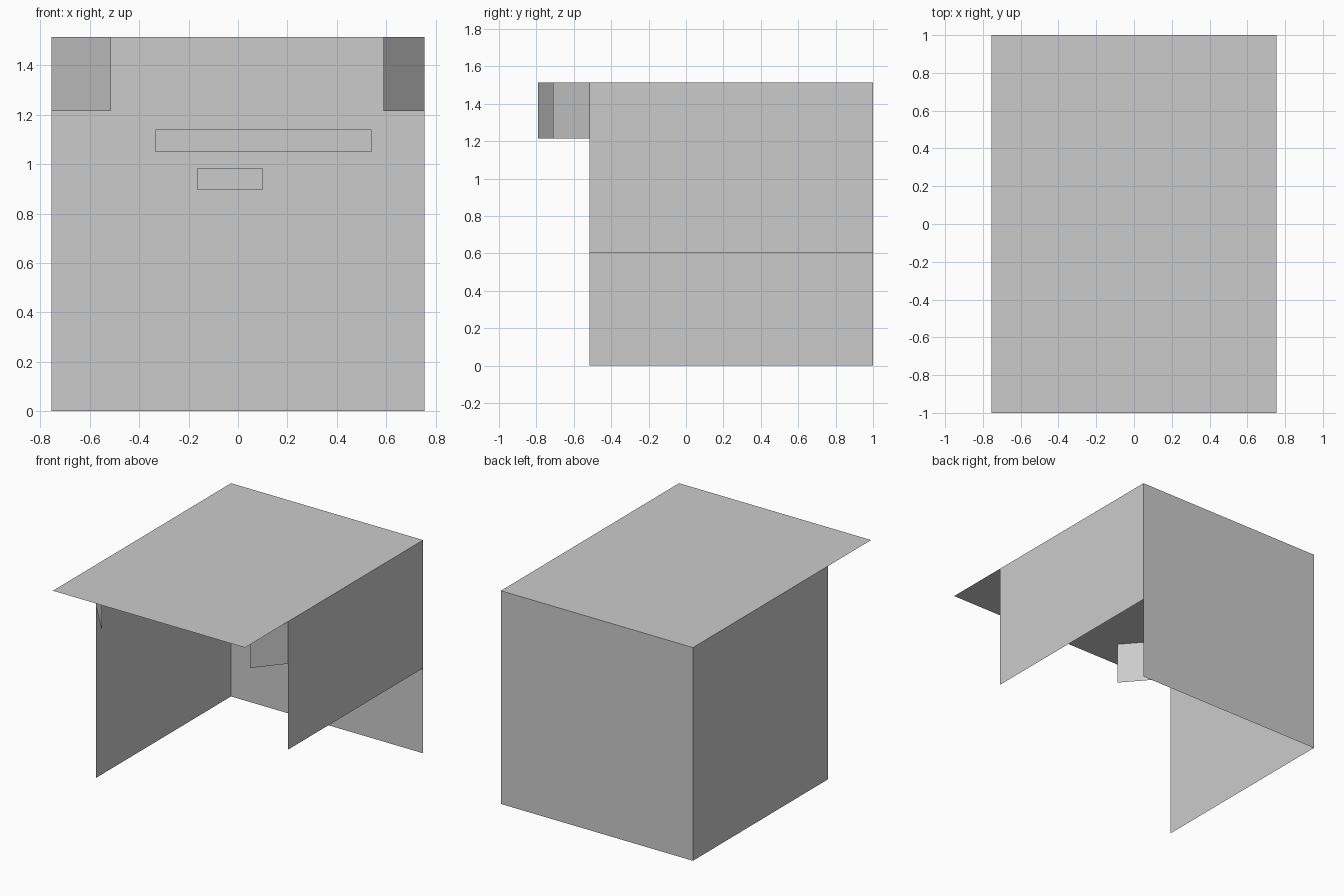
import bpy

cube = bpy.data.objects.get("Cube")
if cube:
    bpy.data.objects.remove(cube, do_unlink=True)

# One plain grey for the whole shelter
grey = bpy.data.materials.new("plain_grey")
grey.use_nodes = True
grey.diffuse_color = (0.6, 0.6, 0.6, 1)
grey.node_tree.nodes["Principled BSDF"].inputs["Base Color"].default_value = (0.6, 0.6, 0.6, 1)

# Main dimensions
HALF_W, HEIGHT = 0.755, 1.515
FRONT, BACK = -0.515, 1.0
WING_BASE = 1.215


def sheet(name, corners):
    """A single flat quad."""
    mesh = bpy.data.meshes.new(name)
    mesh.from_pydata(corners, [], [(0, 1, 2, 3)])
    mesh.materials.append(grey)
    obj = bpy.data.objects.new(name, mesh)
    bpy.context.collection.objects.link(obj)
    return obj


def upright(name, start, end, low, high):
    """A vertical sheet standing over the plan line from start to end."""
    return sheet(name, [(*start, low), (*end, low), (*end, high), (*start, high)])


# Roof overhanging the open front
sheet("roof", [(-HALF_W, -1, HEIGHT), (HALF_W, -1, HEIGHT),
               (HALF_W, BACK, HEIGHT), (-HALF_W, BACK, HEIGHT)])

# Walls: the left one stops short of the ground
upright("back_wall", (HALF_W, BACK), (-HALF_W, BACK), 0, HEIGHT)
upright("left_wall", (HALF_W, FRONT), (HALF_W, BACK), 0.605, HEIGHT)
upright("right_wall", (-HALF_W, BACK), (-HALF_W, FRONT), 0, HEIGHT)

# Angled wings under the overhang
upright("left_wing", (0.59, -0.71), (HALF_W, FRONT), WING_BASE, HEIGHT)
upright("right_wing", (-HALF_W, FRONT), (-0.515, -0.79), WING_BASE, HEIGHT)

# Plates on the inside of the back wall
PLATE_Y = BACK - 0.01
upright("upper_plate", (-0.335, PLATE_Y), (0.54, PLATE_Y), 1.05, 1.14)
upright("lower_plate", (-0.165, PLATE_Y), (0.10, PLATE_Y), 0.895, 0.985)
